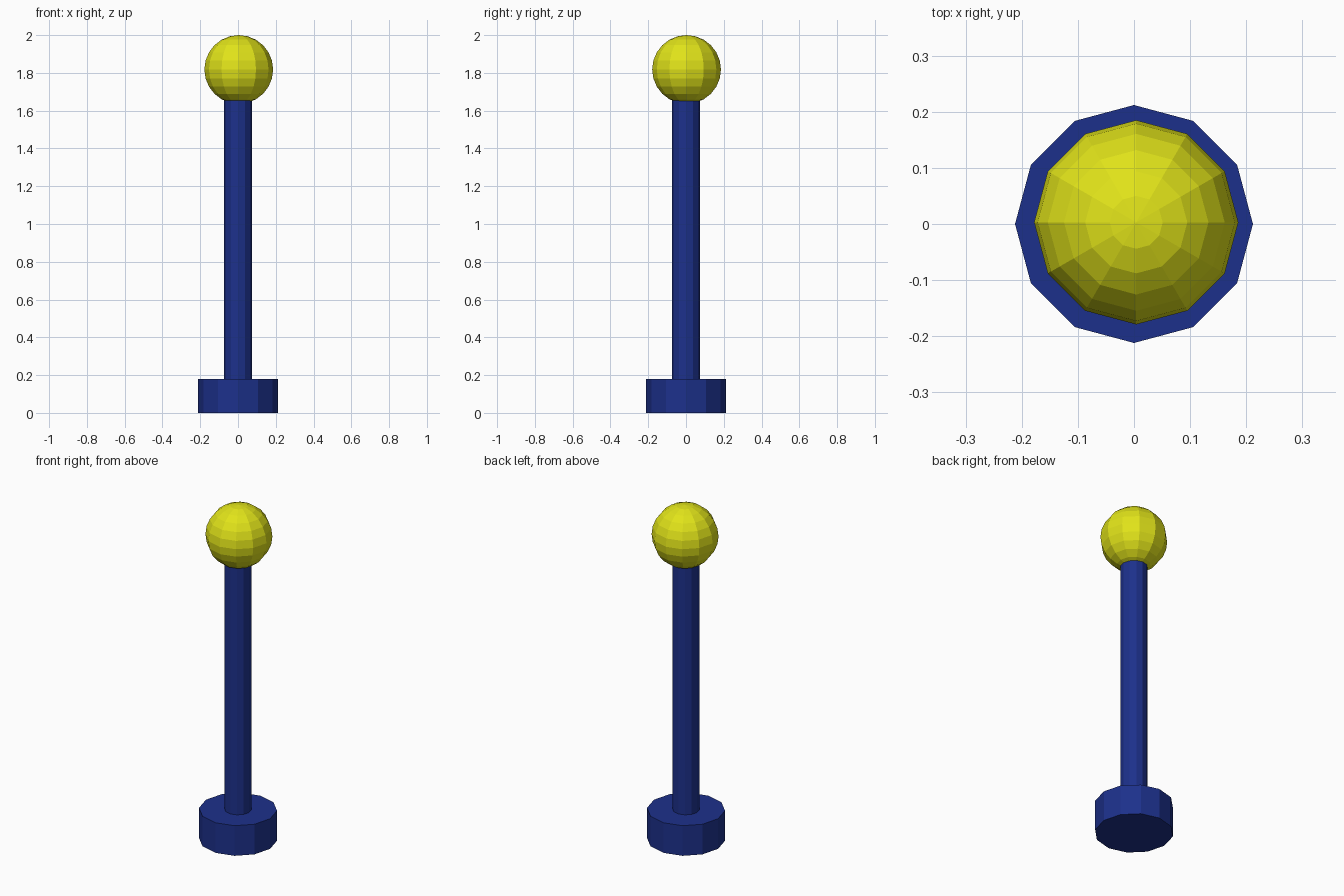
import bpy

if "Cube" in bpy.data.objects:
    bpy.data.objects.remove(bpy.data.objects["Cube"])

SIDES = 12


def material(name, rgb):
    mat = bpy.data.materials.new(name)
    mat.diffuse_color = (*rgb, 1)
    mat.use_nodes = True
    mat.node_tree.nodes["Principled BSDF"].inputs["Base Color"].default_value = mat.diffuse_color
    return mat


blue = material("blue_paint", (0.012, 0.03, 0.26))
yellow = material("yellow_paint", (0.75, 0.77, 0.01))


def finish(name, mat):
    obj = bpy.context.object
    obj.name = name
    obj.data.materials.append(mat)


def cylinder(name, radius, z0, z1):
    bpy.ops.mesh.primitive_cylinder_add(
        vertices=SIDES, radius=radius, depth=z1 - z0,
        location=(0, 0, (z0 + z1) / 2))
    finish(name, blue)


# Foot and upright
cylinder("base", 0.212, 0, 0.18)
cylinder("pole", 0.073, 0.18, 1.66)

# Ball on top, very slightly off centre
bpy.ops.mesh.primitive_uv_sphere_add(
    segments=SIDES, ring_count=12, radius=0.182, location=(0.004, 0.003, 1.818))
finish("ball", yellow)
